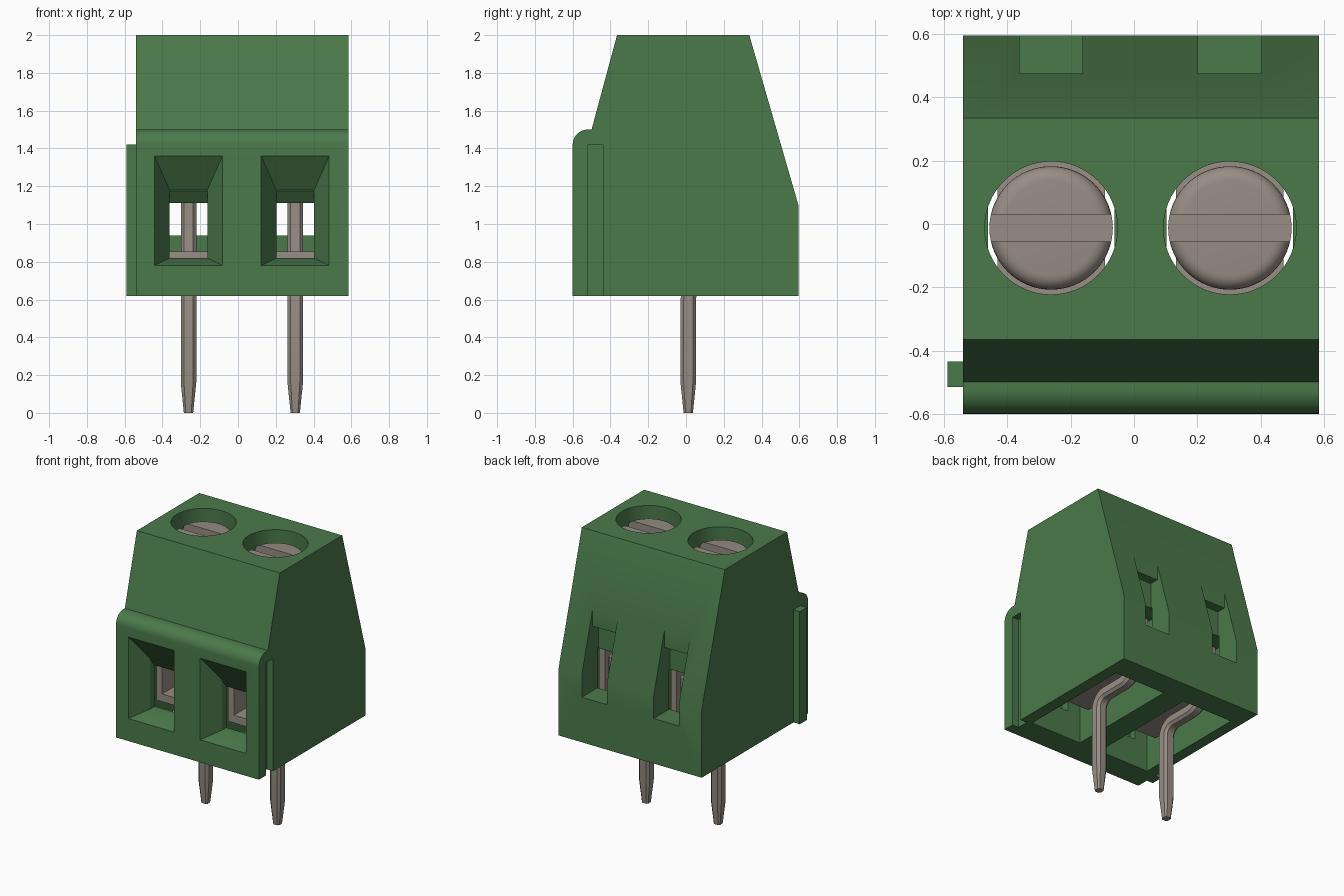
import bpy, bmesh, math
from mathutils import Vector

cube = bpy.data.objects.get("Cube")
if cube:
    bpy.data.objects.remove(cube, do_unlink=True)


def material(name, rgb):
    m = bpy.data.materials.new(name)
    m.use_nodes = True
    m.diffuse_color = (*rgb, 1)
    m.node_tree.nodes["Principled BSDF"].inputs["Base Color"].default_value = (*rgb, 1)
    return m


GREEN = material("green plastic", (0.07, 0.195, 0.07))
METAL = material("grey metal", (0.31, 0.27, 0.235))


def finish(name, bm, mat):
    bmesh.ops.recalc_face_normals(bm, faces=bm.faces)
    me = bpy.data.meshes.new(name)
    bm.to_mesh(me)
    bm.free()
    me.materials.append(mat)
    ob = bpy.data.objects.new(name, me)
    bpy.context.collection.objects.link(ob)
    return ob


def hull(name, points, mat):
    bm = bmesh.new()
    for p in points:
        bm.verts.new(p)
    bmesh.ops.convex_hull(bm, input=bm.verts)
    bmesh.ops.dissolve_limit(bm, angle_limit=0.01, verts=bm.verts, edges=bm.edges)
    return finish(name, bm, mat)


def rect(x, y, z):
    return [(a, y, b) for a in x for b in z]


def box(name, x, y, z, mat=GREEN):
    return hull(name, rect(x, y[0], z) + rect(x, y[1], z), mat)


def loft(name, rings, mat):
    """Skin a list of equal rings and cap both ends."""
    bm = bmesh.new()
    vs = [[bm.verts.new(p) for p in r] for r in rings]
    n = len(vs[0])
    for a, b in zip(vs, vs[1:]):
        for i in range(n):
            j = (i + 1) % n
            bm.faces.new((a[i], a[j], b[j], b[i]))
    bm.faces.new(vs[0])
    bm.faces.new(vs[-1])
    return finish(name, bm, mat)


def turned(name, cx, cy, profile, mat, n=64):
    rings = [[(cx + r * math.cos(t * math.tau / n), cy + r * math.sin(t * math.tau / n), z)
              for t in range(n)] for r, z in profile]
    return loft(name, rings, mat)


def activate(ob):
    bpy.ops.object.select_all(action='DESELECT')
    ob.select_set(True)
    bpy.context.view_layer.objects.active = ob


def boolean(ob, tool, operation='DIFFERENCE'):
    activate(ob)
    mod = ob.modifiers.new("cut", 'BOOLEAN')
    mod.operation, mod.solver, mod.object = operation, 'EXACT', tool
    bpy.ops.object.modifier_apply(modifier=mod.name)
    bpy.data.objects.remove(tool, do_unlink=True)


def smooth(ob):
    activate(ob)
    bpy.ops.object.shade_smooth_by_angle(angle=math.radians(30))


X0, X1 = -0.54, 0.585
BASE, TOP = 0.62, 2.0
CENTRES = (-0.262, 0.303)
SCREW_Y = -0.0125

# Housing: side profile with a rounded front lip
lip = [(-0.52 - 0.08 * math.cos(a), 1.42 + 0.08 * math.sin(a))
       for a in [i * math.pi / 20 for i in range(11)]]
profile = [(-0.6, BASE)] + lip + [(-0.5, 1.5), (-0.365, TOP), (0.335, TOP),
                                  (0.595, 1.1), (0.595, BASE)]
housing = loft("housing", [[(x, y, z) for y, z in profile] for x in (X0, X1)], GREEN)

# Interlocking groove on one side, matching rib on the other
boolean(housing, box("groove_cutter", (X1 - 0.05, X1 + 0.1), (-0.52, -0.44), (BASE - 0.1, 1.42)))
box("side_rib", (X0 - 0.05, X0 + 0.001), (-0.515, -0.435), (BASE, 1.42))


def cut_way(c):
    """Open the wire funnel, chamber, rear slot and screw bore of one way."""
    wide, narrow = (c - 0.18, c + 0.18), (c - 0.1, c + 0.1)
    cutters = [
        box("chamber", (c - 0.2, c + 0.2), (-0.42, 0.42), (BASE - 0.1, 1.22)),
        hull("funnel", rect(wide, -0.7, (0.78, 1.36)) + rect(wide, -0.6, (0.78, 1.36))
             + rect(narrow, -0.47, (0.82, 1.18)), GREEN),
        hull("throat", rect(narrow, -0.475, (0.82, 1.18)) + rect(narrow, -0.41, (0.82, 1.1)), GREEN),
        box("rear_slot", narrow, (0.475, 0.8), (0.94, 1.7)),
        box("rear_opening", narrow, (0.41, 0.5), (0.94, 1.4)),
        turned("bore", c, SCREW_Y, [(0.21, 1.15), (0.21, TOP + 0.1)], GREEN),
    ]
    for tool in cutters:
        boolean(housing, tool)


def add_screw(c, side):
    r, top, f = 0.195, 1.93, 0.045
    edge = [(r - f + f * math.cos(a), top - f + f * math.sin(a))
            for a in [i * math.pi / 12 for i in range(7)]]
    screw = turned(side + "_screw", c, SCREW_Y, [(r, 1.2)] + edge, METAL)
    boolean(screw, box("screw_slot", (c - 0.3, c + 0.3), (-0.055, 0.03), (top - 0.07, top + 0.1), METAL))
    smooth(screw)


def add_clamp(c, side):
    y = (-0.3, 0.3)
    clamp = box(side + "_clamp", (c - 0.17, c + 0.17), y, (0.8, 1.21), METAL)
    boolean(clamp, box("clamp_cutter", (c - 0.125, c + 0.125), (-0.5, 0.5), (0.855, 1.16), METAL))


def add_pin(c, side):
    # Path of (y, z, heading from vertical, scale), bent back and up behind the clamp
    path = [(0.012, 0, 0, 0.6), (0.012, 0.16, 0, 1), (0.012, 0.6, 0, 1)]
    r, bend = 0.09, [i * math.pi / 12 for i in range(1, 7)]
    path += [(0.012 + r - r * math.cos(a), 0.6 + r * math.sin(a), a, 1) for a in bend]
    path += [(0.355 - r + r * math.sin(a), 0.6 + 2 * r - r * math.cos(a), math.pi / 2 - a, 1)
             for a in [0] + bend]
    path.append((0.355, 1.17, 0, 1))
    h, k = 0.041, 0.024
    section = [(h, -k), (h, k), (k, h), (-k, h), (-h, k), (-h, -k), (-k, -h), (k, -h)]
    rings = [[Vector((c + u * s, y + v * s * math.cos(a), z - v * s * math.sin(a)))
              for u, v in section] for y, z, a, s in path]
    smooth(loft(side + "_pin", rings, METAL))


for centre, side in zip(CENTRES, ("right", "left")):
    cut_way(centre)
    add_screw(centre, side)
    add_clamp(centre, side)
    add_pin(centre, side)
smooth(housing)
